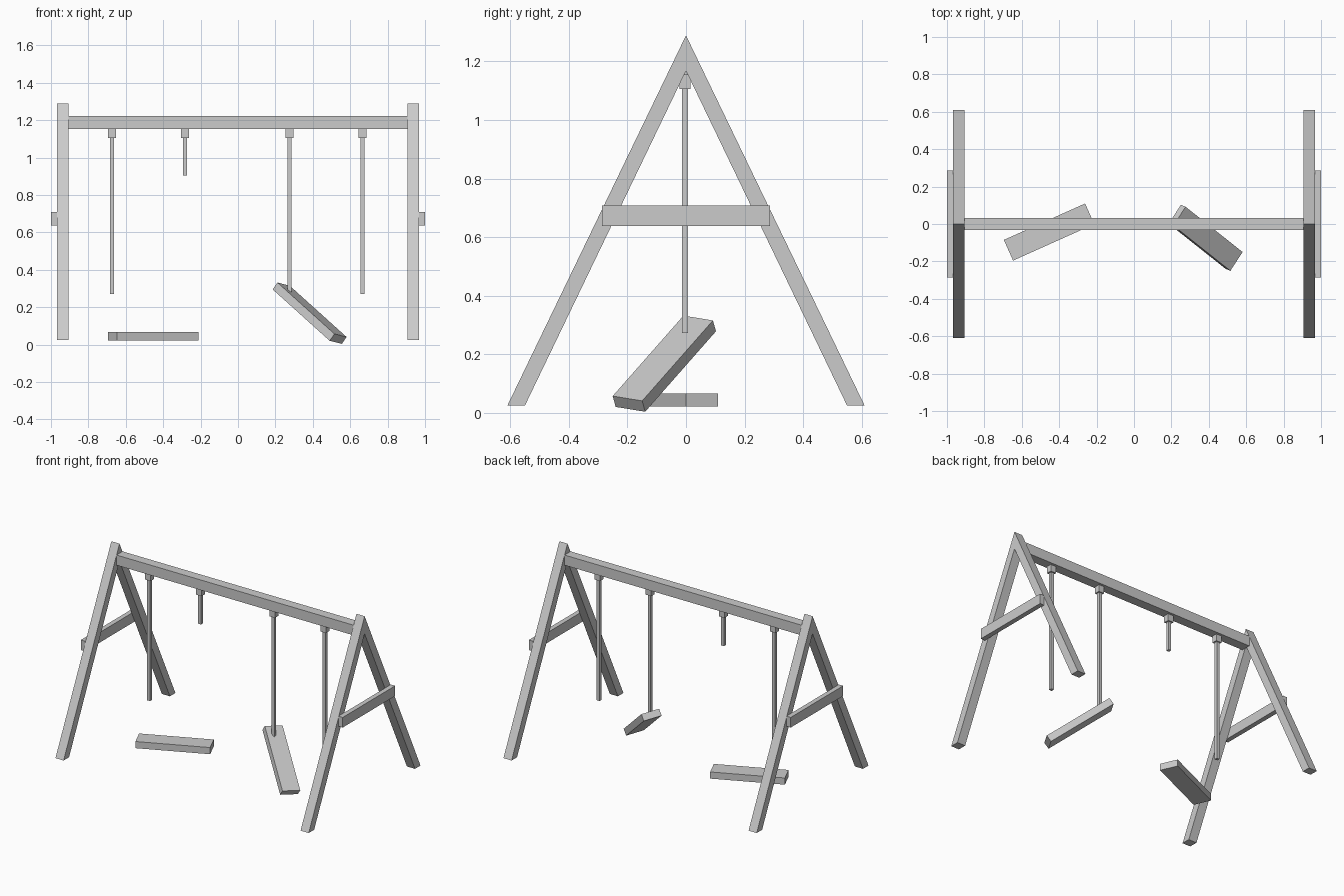
import bpy, bmesh
from mathutils import Vector

if "Cube" in bpy.data.objects:
    bpy.data.objects.remove(bpy.data.objects["Cube"])


def make_object(name, bm):
    bmesh.ops.recalc_face_normals(bm, faces=bm.faces)
    mesh = bpy.data.meshes.new(name)
    bm.to_mesh(mesh)
    bm.free()
    obj = bpy.data.objects.new(name, mesh)
    bpy.context.collection.objects.link(obj)
    return obj


def board(name, centre, length, width, thick):
    """Box spanned by three edge vectors around a centre."""
    bm = bmesh.new()
    bmesh.ops.create_cube(bm, size=1)
    l, w, t = Vector(length), Vector(width), Vector(thick)
    for v in bm.verts:
        v.co = Vector(centre) + l * v.co.x + w * v.co.y + t * v.co.z
    return make_object(name, bm)


def box(name, lo, hi):
    lo, hi = Vector(lo), Vector(hi)
    d = hi - lo
    return board(name, (lo + hi) / 2, (d.x, 0, 0), (0, d.y, 0), (0, 0, d.z))


def tilted_seat(name, centre, along, across):
    """Seat plank with the shared size, oriented by two directions."""
    a = Vector(along).normalized()
    n = a.cross(Vector(across)).normalized()
    w = n.cross(a)
    return board(name, centre, a * 0.476, w * 0.121, n * 0.046)


# A-frame profile in the y-z plane: a chevron of two mitred legs
chevron = [(-0.61, 0.025), (-0.55, 0.025), (0, 1.168), (0.55, 0.025),
           (0.61, 0.025), (0, 1.289)]

for side, s in (("left", -1), ("right", 1)):
    bm = bmesh.new()
    inner = [bm.verts.new((s * 0.905, y, z)) for y, z in chevron]
    outer = [bm.verts.new((s * 0.967, y, z)) for y, z in chevron]
    n = len(chevron)
    for i in range(n):
        j = (i + 1) % n
        bm.faces.new((inner[i], inner[j], outer[j], outer[i]))
    # each leg face is a quad, split along the mitre
    for ring in (inner, outer):
        bm.faces.new((ring[0], ring[1], ring[2], ring[5]))
        bm.faces.new((ring[2], ring[3], ring[4], ring[5]))
    make_object(side + "_a_frame", bm)

    # cross brace on the outside of the legs
    x0, x1 = sorted((s * 0.967, s * 1.0))
    box(side + "_cross_brace", (x0, -0.286, 0.638), (x1, 0.286, 0.708))

# Top beam
box("top_beam", (-0.905, -0.033, 1.153), (0.905, 0.033, 1.223))

# Hangers: clamp and rope, one rope snapped short
rope_y = -0.003
for i, (x, end) in enumerate([(-0.674, 0.272), (-0.284, 0.905),
                              (0.276, 0.272), (0.666, 0.272)], 1):
    box(f"clamp_{i}", (x - 0.021, rope_y - 0.019, 1.106),
        (x + 0.021, rope_y + 0.019, 1.156))
    box(f"rope_{i}", (x - 0.0105, rope_y - 0.0105, end),
        (x + 0.0105, rope_y + 0.0105, 1.11))

# Fallen seat lying flat, and broken seat hanging from one rope
tilted_seat("fallen_seat", (-0.454, -0.043, 0.044), (0.435, 0.195, 0), (-0.195, 0.435, 0))
tilted_seat("hanging_seat", (0.383, -0.074, 0.168), (-0.305, 0.242, 0.275), (0.064, 0.103, -0.015))
